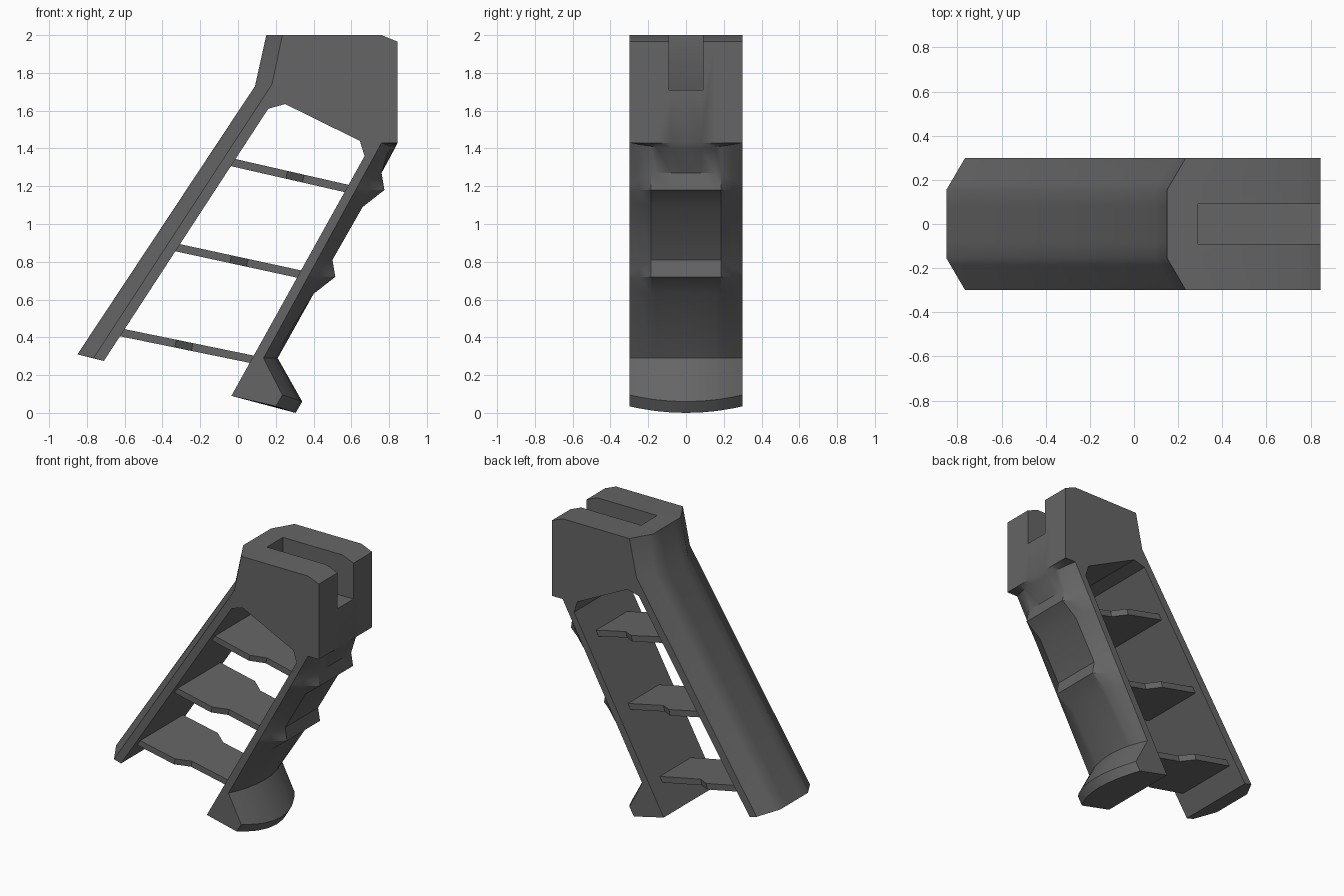
import bpy, bmesh, math
from mathutils import Vector

cube = bpy.data.objects.get("Cube")
if cube:
    bpy.data.objects.remove(cube, do_unlink=True)

grey = bpy.data.materials.new("dark grey polymer")
grey.use_nodes = True
COLOUR = (0.13, 0.13, 0.133, 1)
grey.diffuse_color = COLOUR
grey.node_tree.nodes["Principled BSDF"].inputs["Base Color"].default_value = COLOUR


def loft(name, rings):
    """Bridge equal-length rings of points and cap both ends."""
    bm = bmesh.new()
    loops = [[bm.verts.new(p) for p in ring] for ring in rings]
    n = len(loops[0])
    for a, b in zip(loops, loops[1:]):
        for i in range(n):
            j = (i + 1) % n
            bm.faces.new((a[i], a[j], b[j], b[i]))
    bm.faces.new(loops[0])
    bm.faces.new(loops[-1])
    bmesh.ops.recalc_face_normals(bm, faces=bm.faces)
    mesh = bpy.data.meshes.new(name)
    bm.to_mesh(mesh)
    bm.free()
    mesh.materials.append(grey)
    obj = bpy.data.objects.new(name, mesh)
    bpy.context.collection.objects.link(obj)
    return obj


def activate(obj):
    bpy.ops.object.select_all(action='DESELECT')
    obj.select_set(True)
    bpy.context.view_layer.objects.active = obj


# How far each kind of outline point has moved from its side to its middle position
BLEND = {
    "back": lambda y: min(1, (0.3 - abs(y)) / 0.145),
    "ridge": lambda y: min(1, (0.3 - abs(y)) / 0.115),
    "round": lambda y: 1 - (y / 0.3) ** 2,
}


def fixed(x, z):
    return (x, z, x, z, "back")


def ridge(x, z):
    """Finger ridge: three points that collapse onto the crease at the sides."""
    crease = lambda h: 0.135 + (h - 0.29) * 0.548
    steps = [(0, 0, 0.02), (-0.1, -0.18, -0.06), (0.015, -0.09, 0)]
    top, low, tip = [(crease(z - 0.09 + s), z - 0.09 + s, x + dx, z + dz, "ridge")
                     for dx, dz, s in steps]
    return [top, tip, low]


# Outline: side x, side z, middle x, middle z, blend
outline = [
    (-0.765, 0.29, -0.85, 0.31, "back"),
    (0.18, 1.74, 0.09, 1.73, "back"),
    (0.235, 2.0, 0.15, 2.0, "back"),
    fixed(0.76, 2.0), fixed(0.845, 1.965), fixed(0.845, 1.43),
    (0.76, 1.43, 0.83, 1.40, "round"),
    *ridge(0.76, 1.27),
    *ridge(0.50, 0.81),
    (0.135, 0.29, 0.21, 0.29, "round"),
    (0.235, 0.095, 0.34, 0.06, "round"),
    (0.20, 0.035, 0.305, 0.0, "round"),
    fixed(-0.035, 0.09), fixed(0.67, 1.36), fixed(0.645, 1.44),
    fixed(0.25, 1.635), fixed(0.16, 1.61), fixed(-0.71, 0.275),
]

# Grip frame: back strap, head and front strap in one piece
half = [0.3, 0.25, 0.185, 0.155, 0.08]
layers = [-y for y in half] + [0] + half[::-1]
rings = []
for y in layers:
    ring = []
    for sx, sz, mx, mz, kind in outline:
        t = BLEND[kind](y)
        ring.append((sx + (mx - sx) * t, y, sz + (mz - sz) * t))
    rings.append(ring)
frame = loft("grip_frame", rings)

# Slot cut in the head, open at the front end
slot_profile = [(0.29, 2.1), (0.29, 1.9), (0.24, 1.71), (1.0, 1.71), (1.0, 2.1)]
cutter = loft("slot_cutter", [[(x, y, z) for x, z in slot_profile] for y in (-0.09, 0.09)])
cutter.hide_render = True
cut = frame.modifiers.new("slot", 'BOOLEAN')
cut.operation = 'DIFFERENCE'
cut.solver = 'EXACT'
cut.object = cutter
activate(frame)
bpy.ops.object.modifier_apply(modifier="slot")
bpy.data.objects.remove(cutter, do_unlink=True)
bpy.ops.object.shade_smooth_by_angle(angle=math.radians(32))

# Cross rungs, wide at the back strap and narrower at the front strap
spans = {"upper": (-0.025, 1.325, 0.588, 1.185),
         "middle": (-0.322, 0.875, 0.333, 0.733),
         "lower": (-0.615, 0.425, 0.078, 0.283)}
for label, (x0, z0, x1, z1) in spans.items():
    start, end = Vector((x0, 0, z0)), Vector((x1, 0, z1))
    along = (end - start).normalized()
    up = Vector((-along.z, 0, along.x)) * 0.021
    length = (end - start).length
    rings = []
    for s, w in ((-0.03, 0.24), (0.29, 0.24), (0.38, 0.175), (length + 0.03, 0.175)):
        c = start + along * s
        side = Vector((0, w, 0))
        rings.append([c - side - up, c + side - up, c + side + up, c - side + up])
    loft(label + "_rung", rings)
